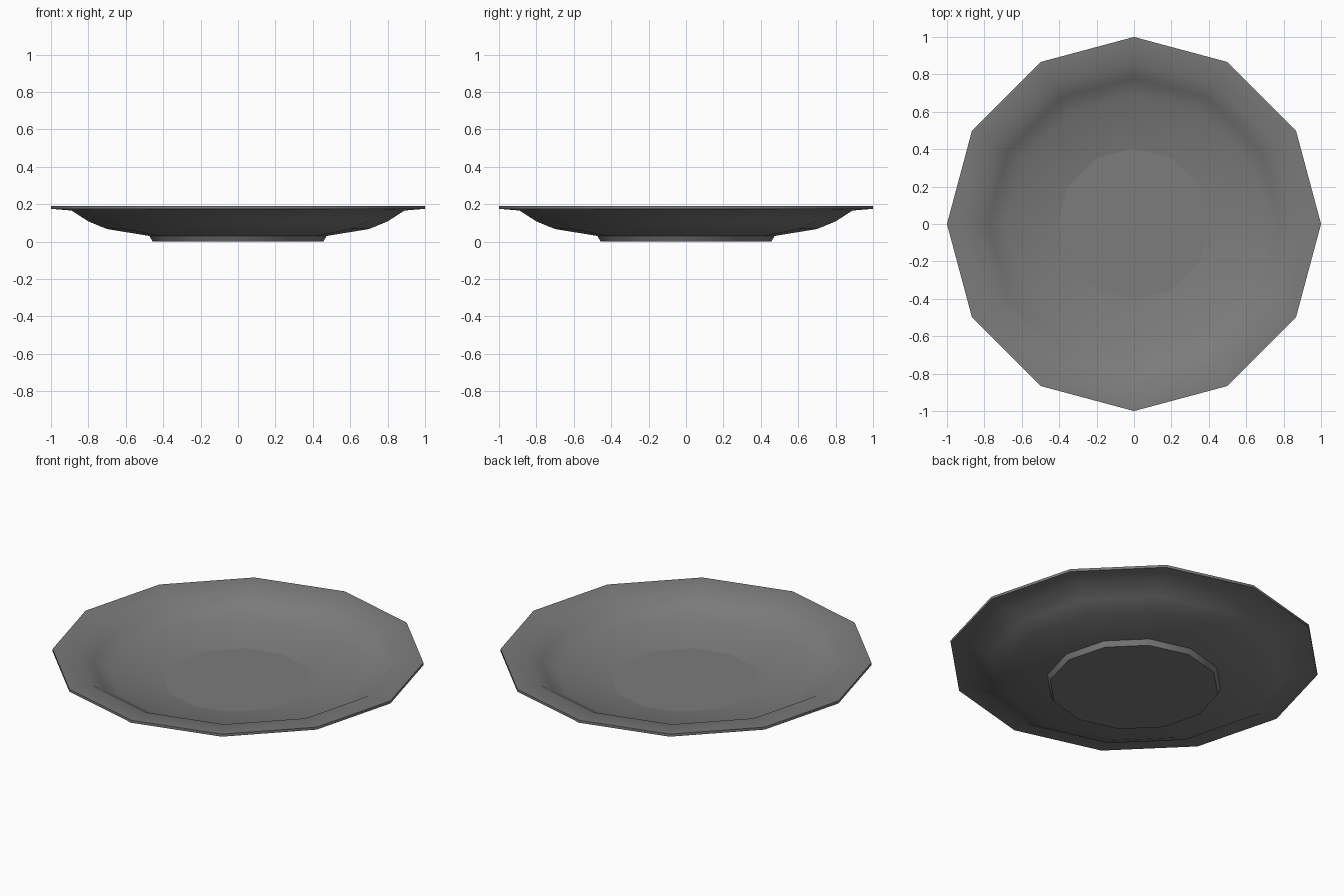
import bpy
import bmesh
import math

cube = bpy.data.objects.get("Cube")
if cube:
    bpy.data.objects.remove(cube, do_unlink=True)

SIDES = 12

# Single glaze colour
glaze = bpy.data.materials.new("grey glaze")
glaze.use_nodes = True
colour = (0.2, 0.2, 0.2, 1.0)
glaze.diffuse_color = colour
glaze.node_tree.nodes["Principled BSDF"].inputs["Base Color"].default_value = colour

# Cross-section (radius, height): foot, underside, rim, inner slope, well
profile = [
    (0.457, 0.0), (0.473, 0.03),
    (0.70, 0.067), (0.80, 0.108), (0.89, 0.166),
    (1.0, 0.175), (1.0, 0.19),
    (0.86, 0.183), (0.78, 0.128), (0.69, 0.088),
    (0.405, 0.047),
]

bm = bmesh.new()


def ring(radius, height):
    """One ring of vertices with a corner on each axis."""
    return [bm.verts.new((radius * math.cos(math.tau * i / SIDES),
                          radius * math.sin(math.tau * i / SIDES), height))
            for i in range(SIDES)]


rings = [ring(r, z) for r, z in profile]
for low, high in zip(rings, rings[1:]):
    for i in range(SIDES):
        j = (i + 1) % SIDES
        bm.faces.new((low[i], low[j], high[j], high[i]))

# Flat base and well floor, with crisp borders
base = bm.faces.new(rings[0][::-1])
well = bm.faces.new(rings[-1])
for edge in list(base.edges) + list(well.edges):
    edge.smooth = False

mesh = bpy.data.meshes.new("plate")
bm.to_mesh(mesh)
bm.free()
mesh.materials.append(glaze)

plate = bpy.data.objects.new("plate", mesh)
bpy.context.collection.objects.link(plate)
bpy.ops.object.select_all(action="DESELECT")
plate.select_set(True)
bpy.context.view_layer.objects.active = plate
bpy.ops.object.shade_smooth_by_angle(angle=math.radians(42))
